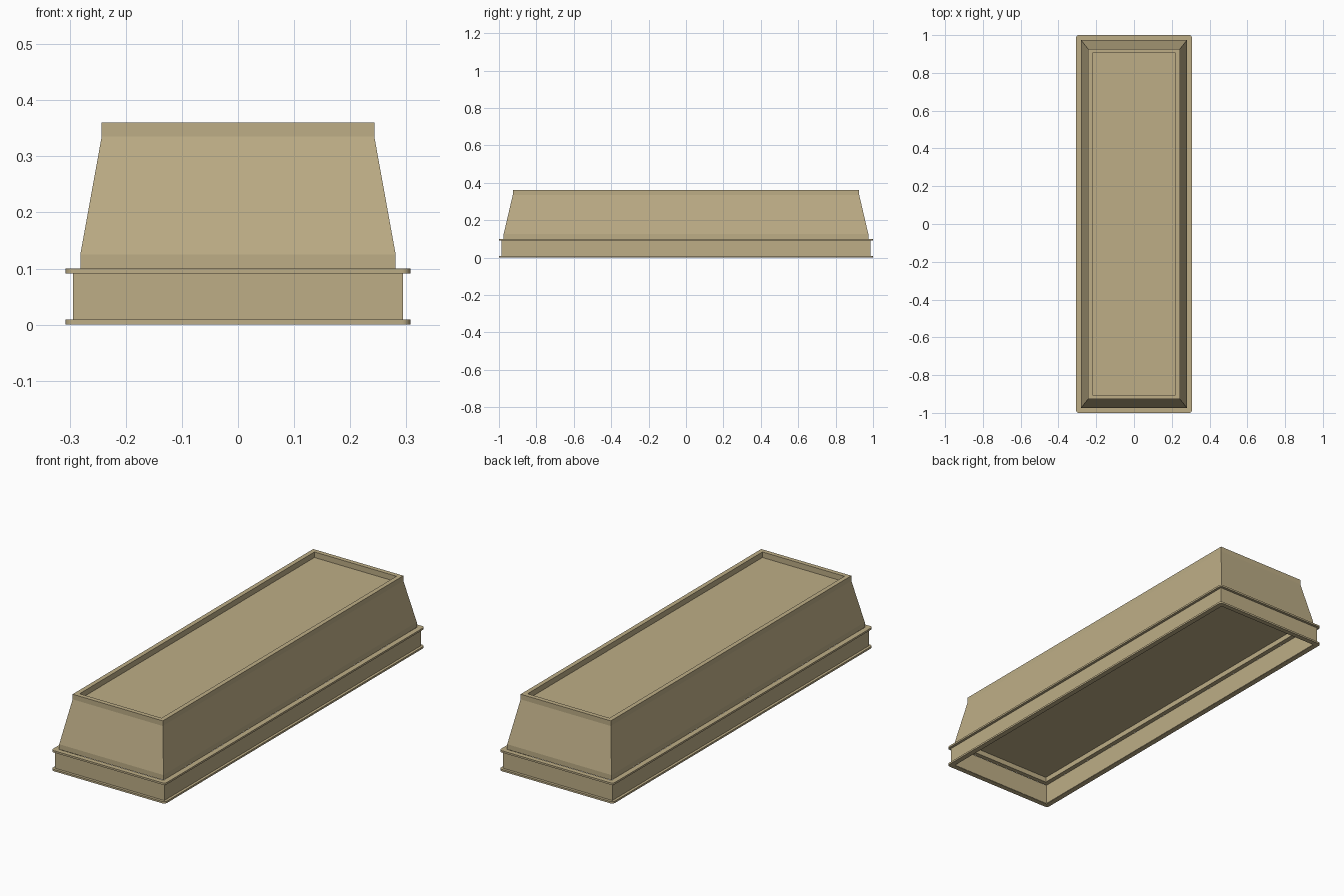
import bpy, bmesh, math

if "Cube" in bpy.data.objects:
    bpy.data.objects.remove(bpy.data.objects["Cube"])

tan = bpy.data.materials.new("warm_tan")
tan.diffuse_color = (0.51, 0.42, 0.24, 1)
tan.use_nodes = True
tan.node_tree.nodes["Principled BSDF"].inputs["Base Color"].default_value = tan.diffuse_color


def ring(bm, hx, hy, z, r=0.0, n=6):
    """Rectangle outline, with rounded corners when r is above zero."""
    verts = []
    for k, (sx, sy) in enumerate(((1, 1), (-1, 1), (-1, -1), (1, -1))):
        if r == 0:
            verts.append(bm.verts.new((sx * hx, sy * hy, z)))
            continue
        for i in range(n + 1):
            a = math.pi / 2 * (k + i / n)
            verts.append(bm.verts.new((sx * (hx - r) + r * math.cos(a),
                                       sy * (hy - r) + r * math.sin(a), z)))
    return verts


def loft(name, sections, closed=False, smooth=False):
    """Join a stack of outlines; cap both ends or close into a frame."""
    bm = bmesh.new()
    rings = [ring(bm, *s) for s in sections]
    pairs = list(zip(rings, rings[1:]))
    if closed:
        pairs.append((rings[-1], rings[0]))
    else:
        bm.faces.new(rings[0])
        bm.faces.new(rings[-1])
    for a, b in pairs:
        for i in range(len(a)):
            j = (i + 1) % len(a)
            bm.faces.new((a[i], a[j], b[j], b[i]))
    bmesh.ops.recalc_face_normals(bm, faces=bm.faces)
    me = bpy.data.meshes.new(name)
    bm.to_mesh(me)
    bm.free()
    me.materials.append(tan)
    ob = bpy.data.objects.new(name, me)
    bpy.context.collection.objects.link(ob)
    if smooth:
        bpy.context.view_layer.objects.active = ob
        ob.select_set(True)
        bpy.ops.object.shade_smooth_by_angle(angle=math.radians(30))
        ob.select_set(False)
    return ob


# tapered body with a shallow recess in the top and the underside
loft("tapered_body", [
    (0.259, 0.953, 0.125), (0.259, 0.953, 0.10),
    (0.281, 0.975, 0.10), (0.281, 0.975, 0.125),
    (0.243, 0.926, 0.335), (0.243, 0.926, 0.36),
    (0.221, 0.904, 0.36), (0.221, 0.904, 0.333)])

# open base frame
loft("base_frame", [
    (0.294, 0.987, 0.001), (0.294, 0.987, 0.099),
    (0.280, 0.974, 0.099), (0.280, 0.974, 0.001)], closed=True)

# thin trim strips round the bottom and top of the base, with round corners
for name, z in (("lower_trim", 0.0), ("upper_trim", 0.091)):
    loft(name, [
        (0.307, 1.0, z, 0.015), (0.307, 1.0, z + 0.009, 0.015),
        (0.282, 0.976, z + 0.009, 0.002), (0.282, 0.976, z, 0.002)],
        closed=True, smooth=True)
